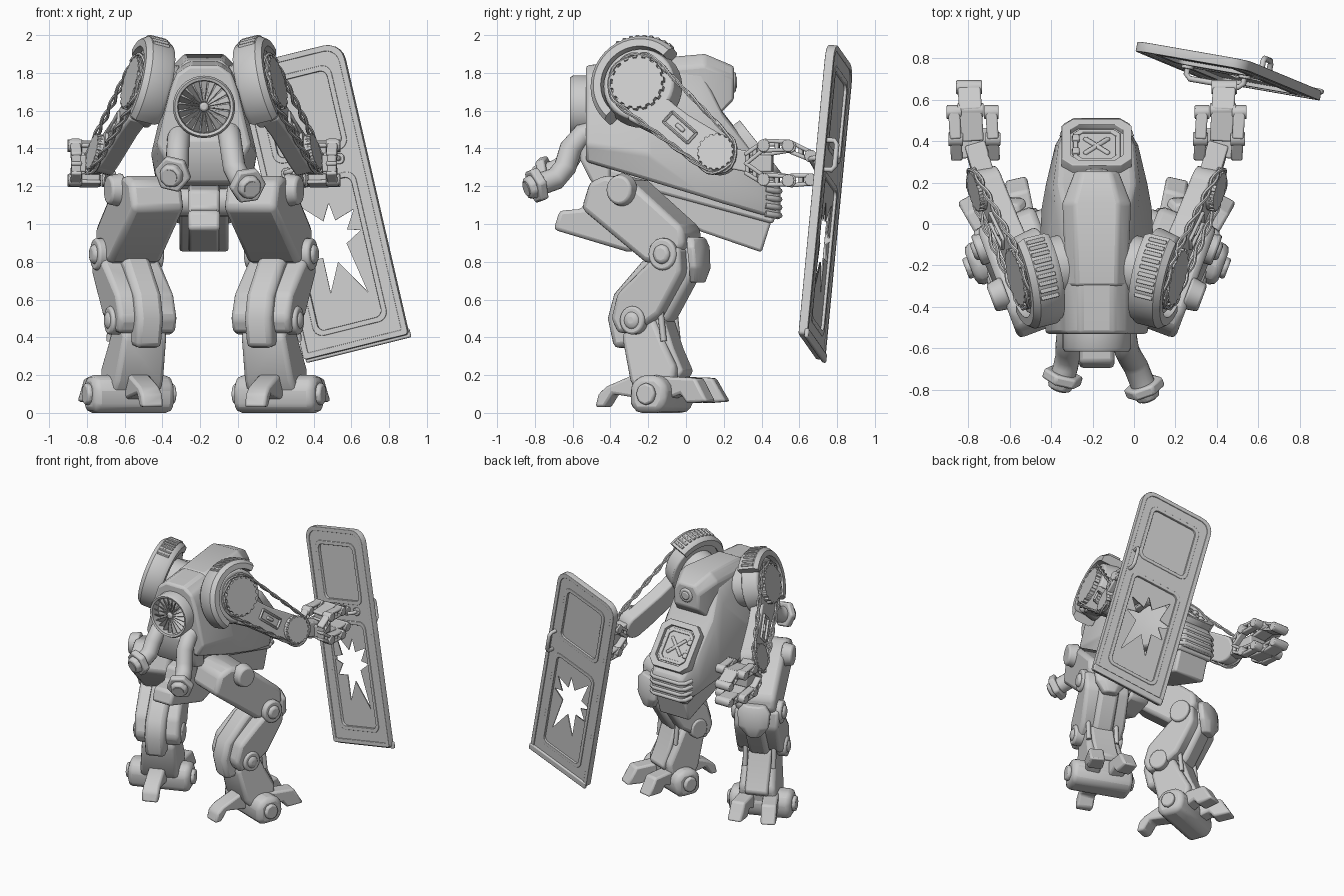
import bpy, bmesh
from math import sin, cos, pi, atan2, radians
from mathutils import Matrix, Vector as V

if "Cube" in bpy.data.objects:
    bpy.data.objects.remove(bpy.data.objects["Cube"])

CX = -0.18          # symmetry plane of the walker
I4 = Matrix.Identity(4)

def finish(name, bm, bevel=0, mirror=False, off=CX, angle=35):
    bmesh.ops.recalc_face_normals(bm, faces=bm.faces)
    for side in ((1, -1) if mirror else (1,)):
        me = bpy.data.meshes.new(name)
        if side < 0:
            bmesh.ops.scale(bm, vec=(-1, 1, 1), verts=bm.verts)
            bmesh.ops.reverse_faces(bm, faces=bm.faces)
        bm.to_mesh(me)
        ob = bpy.data.objects.new((("right_" if side > 0 else "left_") if mirror else "") + name, me)
        bpy.context.collection.objects.link(ob)
        ob.location.x = off
        bpy.ops.object.select_all(action='DESELECT')
        ob.select_set(True)
        bpy.context.view_layer.objects.active = ob
        bpy.ops.object.shade_smooth_by_angle(angle=radians(angle))
        if bevel:
            m = ob.modifiers.new("bevel", 'BEVEL')
            m.width, m.segments, m.limit_method, m.angle_limit = bevel, 2, 'ANGLE', radians(30)
    bm.free()

def loft(name, rings, bevel=0, mirror=False, off=CX, mat=I4, closed=False, angle=35):
    bm = bmesh.new()
    vs = [[bm.verts.new(mat @ V(p)) for p in r] for r in rings]
    n, k = len(vs[0]), len(vs)
    for i in range(k if closed else k - 1):
        a, b = vs[i], vs[(i + 1) % k]
        for j in range(n):
            bm.faces.new((a[j], a[(j + 1) % n], b[(j + 1) % n], b[j]))
    if not closed:
        bm.faces.new(vs[0]); bm.faces.new(vs[-1])
    finish(name, bm, bevel, mirror, off, angle)

def prism(name, prof, x0, x1, bevel=.015, mirror=False, mat=I4, shear=0, z0=0, off=CX, taper=0):
    # side profile in (y, z) extruded along x, optionally splayed with height
    loft(name, [[(x + shear * (z - z0) + t * taper * (z - z0), y, z) for y, z in prof]
                for x, t in ((x0, -1), (x1, 1))], bevel, mirror, off, mat)

def cyl(name, c, axis, r, d, r2=None, seg=24, bevel=.012, mirror=False, off=CX, mat=I4):
    bm = bmesh.new()
    M = mat @ Matrix.Translation(c) @ V((0, 0, 1)).rotation_difference(V(axis)).to_matrix().to_4x4()
    bmesh.ops.create_cone(bm, cap_ends=True, segments=seg, radius1=r, radius2=r if r2 is None else r2, depth=d, matrix=M)
    finish(name, bm, bevel, mirror, off)

def link(name, p, q, w, h, mirror=False, off=CX, mat=I4, bevel=.008):
    # box beam from p to q; w along the x direction, h across
    p, q = V(p), V(q)
    d = (q - p).normalized()
    s = V((1, 0, 0)) if abs(d.x) < .9 else V((0, 1, 0))
    s = (s - d * s.dot(d)).normalized()
    u = d.cross(s)
    loft(name, [[e + s * w * a + u * h * b for a, b in ((1, 1), (-1, 1), (-1, -1), (1, -1))] for e in (p, q)],
         bevel, mirror, off, mat)

def tube(name, pts, r, seg=10, mirror=False, off=CX, mat=I4, closed=False):
    pts = [V(p) for p in pts]
    n, rings, s = len(pts), [], None
    for i, p in enumerate(pts):
        a = pts[(i - 1) % n] if closed or i else p
        b = pts[(i + 1) % n] if closed or i < n - 1 else p
        d = (b - a).normalized()
        s = s or (V((1, 0, 0)) if abs(d.x) < .8 else V((0, 0, 1)))
        s = (s - d * s.dot(d)).normalized()
        u = d.cross(s)
        rings.append([p + (s * cos(2 * pi * j / seg) + u * sin(2 * pi * j / seg)) * r for j in range(seg)])
    loft(name, rings, 0, mirror, off, mat, closed, 50)

def plate(name, loops, mat, z, t, bevel=.004):
    # flat sheet with holes from 2D outlines
    cu = bpy.data.curves.new(name, 'CURVE')
    cu.dimensions, cu.fill_mode, cu.extrude, cu.bevel_depth = '2D', 'BOTH', t, bevel
    for lp in loops:
        s = cu.splines.new('POLY')
        s.points.add(len(lp) - 1)
        for p, c in zip(s.points, lp):
            p.co = (c[0], c[1], 0, 1)
        s.use_cyclic_u = True
    ob = bpy.data.objects.new(name, cu)
    bpy.context.collection.objects.link(ob)
    ob.matrix_world = mat @ Matrix.Translation((0, 0, z))

def rrect(a0, a1, b0, b1, r, rb=None, n=5):
    out, rb = [], r if rb is None else rb
    for cx, cy, k, q in ((a1, b1, 0, r), (a0, b1, 1, r), (a0, b0, 2, rb), (a1, b0, 3, rb)):
        sx, sy = (-1 if cx == a1 else 1), (-1 if cy == b1 else 1)
        out += [(cx + sx * q + q * cos((k + i / n) * pi / 2), cy + sy * q + q * sin((k + i / n) * pi / 2)) for i in range(n + 1)]
    return out

def frame(x, y, o):
    x, y = V(x).normalized(), V(y)
    y = (y - x * y.dot(x)).normalized()
    M = Matrix((x, y, x.cross(y))).transposed().to_4x4()
    M.translation = V(o)
    return M

# torso: mirrored half sections lofted front to rear
secs = [(-.53, [(.2, 1.33), (.25, 1.42), (.18, 1.70), (.15, 1.79), (.08, 1.84)]),
        (-.2, [(.25, 1.23), (.28, 1.37), (.2, 1.71), (.15, 1.82), (.08, 1.87)]),
        (.08, [(.24, 1.145), (.265, 1.31), (.2, 1.66), (.16, 1.80), (.08, 1.87)]),
        (.19, [(.22, 1.11), (.245, 1.26), (.21, 1.52), (.18, 1.59), (.08, 1.60)]),
        (.38, [(.18, 1.055), (.2, 1.15), (.185, 1.31), (.165, 1.35), (.08, 1.355)]),
        (.5, [(.125, 1.02), (.13, 1.08), (.125, 1.17), (.115, 1.2), (.08, 1.205)])]
loft("torso", [[(x, y, z) for x, z in h] + [(-x, y, z) for x, z in h[::-1]] for y, h in secs], .018)
prism("belly_strip", [(-.5, 1.32), (-.42, 1.24), (.46, 1.0), (.48, 1.06)], -.15, .15)
prism("lower_hull", [(-.48, 1.3), (-.3, 1.15), (.08, .96), (.4, .85), (.46, 1.04)], -.13, .13)
prism("front_chest", [(-.56, 1.34), (-.56, 1.45), (-.5, 1.5), (-.4, 1.5), (-.4, 1.2), (-.5, 1.22)], -.17, .17)
prism("pelvis", [(-.70, .97), (-.67, 1.07), (-.55, 1.08), (-.52, 1.18), (-.3, 1.22), (-.1, 1.05), (-.15, .9), (-.3, .85)],
      -.085, .085, .02)
cyl("hip_shaft", (0, -.3, 1.12), (1, 0, 0), .08, .5)

# sensor head with lens
loft("sensor_head", [[(sx * w, y, z) for sx, w, z in ((1, w, z0), (1, w, z1 - .06), (1, w * .65, z1), (-1, w * .65, z1), (-1, w, z1 - .06), (-1, w, z0))]
     for y, w, z0, z1 in ((-.3, .15, 1.6, 1.865), (.1, .165, 1.5, 1.9), (.255, .105, 1.66, 1.835))], .015)
cyl("lens_ring", (0, .25, 1.75), (0, 1, 0), .055, .03)
cyl("lens", (0, .255, 1.75), (0, 1, 0), .035, .03)

# hatch on the sloping rear deck, and grille under it
H = frame((-1, 0, 0), (0, -.62, .78), (CX, .365, 1.385))
octo = lambda w, h, c: [(w, h - c), (w - c, h), (c - w, h), (-w, h - c), (-w, c - h), (c - w, -h), (w - c, -h), (w, c - h)]
plate("hatch_frame", [octo(.165, .175, .05), octo(.13, .14, .04)], H, .005, .03)
plate("hatch_panel", [octo(.11, .12, .03), octo(.095, .105, .025)], H, .005, .012)
plate("hatch_base", [octo(.13, .14, .04)], H, 0, .008)
HL = Matrix.Translation((-CX, 0, 0)) @ H
for s in (-1, 1):
    link("hatch_cross", (-.06, -.06 * s, .012), (.06, .06 * s, .012), .012, .012, mat=HL)
    link("hatch_hinge", (.1, .05 * s - .02, .02), (.1, .05 * s + .02, .02), .018, .014, mat=HL)
for i in range(4):
    z = 1.045 + .043 * i
    tube("grille_bar", [(-.165, .42, z + .01), (-.145, .475, z), (-.11, .495, z), (.11, .495, z), (.145, .475, z), (.165, .42, z + .01)], .016, 8)

# front fan intake
loft("intake_ring", [[(r * sin(a), y, 1.62 + r * cos(a)) for y, r in ((-.5, .165), (-.6, .165), (-.615, .155), (-.61, .14), (-.54, .135), (-.5, .135))]
     for a in [2 * pi * i / 32 for i in range(32)]], closed=True)
cyl("intake_back", (0, -.535, 1.62), (0, 1, 0), .14, .02, seg=32)
cyl("fan_hub", (0, -.57, 1.62), (0, 1, 0), .025, .06, seg=16)
for i in range(20):
    R = Matrix.Translation((0, -.57, 1.62)) @ Matrix.Rotation(2 * pi * i / 20, 4, 'Y')
    loft("fan_blade", [[(-w, .02, r), (w, -.02, r), (w + .004, -.018, r), (-w + .004, .022, r)] for r, w in ((.02, .003), (.138, .016))], mat=R)

# exhaust pipes with hexagonal nozzles, each one posed differently
for side, pts in (("left", [(-.3, -.42, 1.5), (-.315, -.54, 1.45), (-.32, -.6, 1.38), (-.32, -.64, 1.31), (-.33, -.69, 1.28), (-.345, -.74, 1.265)]),
                  ("right", [(-.05, -.42, 1.5), (-.045, -.55, 1.47), (-.035, -.61, 1.4), (-.02, -.64, 1.3), (.01, -.69, 1.24), (.05, -.79, 1.205)])):
    tube(side + "_exhaust_pipe", pts, .06, 18, off=0)
    e, d = V(pts[-1]), (V(pts[-1]) - V(pts[-2])).normalized()
    cyl(side + "_exhaust_collar", e, d, .1, .05, seg=6, off=0)
    cyl(side + "_exhaust_nozzle", e + d * .035, d, .07, .05, .06, 8, off=0)
    cyl(side + "_exhaust_bore", e + d * .055, d, .04, .02, seg=16, off=0, bevel=0)

# legs, modelled straight and then toed outward about the knee line
L = (Matrix.Translation((.375, -.15, 0)) @ Matrix.Rotation(-.36, 4, 'Z') @ Matrix.Diagonal((1, .92, 1, 1))
     @ Matrix.Translation((-.375, .15, 0)))
K = dict(mirror=True, mat=L)
prism("thigh", [(-.57, 1.08), (-.52, 1.22), (-.42, 1.26), (-.26, 1.23), (.06, .98), (.07, .88), (-.08, .78), (-.18, .8)],
      .225, .52, .03, **K)
cyl("hip_cap", (.535, -.31, 1.18), (1, 0, 0), .09, .08, .075, **K)
cyl("knee_joint", (.375, -.05, .84), (1, 0, 0), .085, .37, **K)
cyl("knee_hub", (.565, -.05, .84), (1, 0, 0), .06, .03, 0.045, 8, **K)
loft("knee_pad", [[(.375 + w * a, y + .035 * b, z) for a, b in ((-1, -1), (-1, .2), (-.5, 1), (.5, 1), (1, .2), (1, -1))]
     for z, w, y in ((.93, .08, .09), (.88, .12, .11), (.77, .11, .12), (.69, .05, .1))], .01, **K)
link("knee_pad_mount", (.375, -.02, .85), (.375, .11, .83), .06, .04, **K)
prism("shin_side_shell", [(-.19, .76), (-.05, .87), (.05, .88), (.06, .74), (-.08, .52), (-.23, .43), (-.34, .42), (-.38, .5), (-.34, .63)],
      .205, .535, .025, shear=.05, z0=.6, **K)
prism("shin_centre_strip", [(-.23, .8), (-.08, .9), (.08, .9), (.1, .74), (-.05, .5), (-.25, .36), (-.4, .34), (-.44, .5), (-.4, .63)], .295, .445, .03, **K)
cyl("ankle_joint", (.37, -.24, .49), (1, 0, 0), .075, .36, **K)
cyl("ankle_cap", (.55, -.24, .49), (1, 0, 0), .06, .03, .03, 16, **K)
prism("lower_leg", [(-.33, .4), (-.3, .48), (-.14, .51), (-.06, .36), (.01, .24), (-.01, .1), (-.18, .06), (-.27, .17)],
      .24, .5, .025, shear=-.05, z0=.3, taper=-.06, **K)
prism("lower_leg_guard", [(-.14, .52), (-.08, .5), (-.02, .34), (.04, .22), (.01, .18), (-.1, .3)], .29, .46, **K)
for x in (.27, .48):
    tube("leg_piston", [(x, -.1, .62), (x, -.07, .38)], .018, **K)
prism("foot_block", [(-.23, .05), (-.2, 0), (-.04, 0), (0, .06), (0, .15), (-.06, .2), (-.17, .2), (-.23, .15)], .16, .615, .035, **K)
for x in (.155, .62):
    cyl("foot_hub", (x, -.12, .1), (1, 0, 0), .06, .04, seg=8, **K)
prism("front_toe", [(-.15, .2), (-.28, .2), (-.44, .14), (-.49, .1), (-.51, .03), (-.45, .03), (-.4, .1), (-.26, .08), (-.15, .06)], .325, .445, **K)
for s in (-1, 1):
    prism("rear_toe", [(-.1, .2), (0, .19), (.16, .185), (.2, .12), (.24, .06), (.1, .05), (.06, .1), (-.1, .05)], -.055, .055,
          mirror=True, mat=L @ Matrix.Translation((.385 + .09 * s, 0, 0)) @ Matrix.Rotation(-.15 * s, 4, 'Z'))

# arms in a tilted frame: local x is the shoulder axle
A = frame((1, -.25, .26), (0, 1, 0), (.315, -.24, 1.73))
K = dict(mirror=True, mat=A)
E = (.427, -.405)
phi = atan2(E[1], E[0])
pol = lambda r, a: (r * cos(a), r * sin(a))
cyl("shoulder_drum", (-.14, 0, 0), (1, 0, 0), .15, .22, **K)
cyl("shoulder_dish", (-.01, 0, 0), (1, 0, 0), .215, .12, .19, 32, **K)
loft("shoulder_shroud", [[(x, *pol(r, radians(45 + 180 * i / 20))) for x, r in ((-.085, .2), (-.085, .245), (-.06, .262), (.045, .262), (.075, .24), (.075, .2))]
     for i in range(21)], **K)
for i in range(9):
    a = radians(52 + 8 * i)
    link("shroud_rib", (-.05, *pol(.262, a)), (.04, *pol(.262, a)), .01, .009, bevel=.004, **K)
def gear(name, c, r, n, x0, x1):
    prof = [(c[0] + rr * cos(a), c[1] + rr * sin(a)) for i in range(n)
            for a, rr in ((2 * pi * (i + f) / n, q) for f, q in ((0, r), (.45, r), (.55, r * .92), (.95, r * .92)))]
    prism(name, prof, x0, x1, 0, **K)
gear("shoulder_gear", (0, 0), .145, 18, .04, .085)
gear("elbow_gear", E, .1, 18, .05, .085)
cyl("elbow_hub", (.01, *E), (1, 0, 0), .1, .12, **K)
arc = lambda c, r, a0, a1, n=8: [(c[0] + r * cos(a0 + (a1 - a0) * i / n), c[1] + r * sin(a0 + (a1 - a0) * i / n)) for i in range(n + 1)]
prism("upper_arm", [(.1, -.03), (-.05, -.1), (-.06, -.19), (.08, -.27), (.3, -.44)] + arc(E, .1, phi - pi / 2, phi + pi / 2) + [(.27, -.185), (.19, -.12)],
      -.05, .05, .012, **K)
U = A @ Matrix.Rotation(phi, 4, 'X') @ Matrix.Translation((0, 0, -.028))
for z in (.035, -.035):
    link("arm_slot_rim", (.055, .245, z), (.055, .435, z), .01, .008, True, mat=U)
for y in (.25, .43):
    link("arm_slot_end", (.055, y, -.04), (.055, y, .04), .01, .008, True, mat=U)
link("arm_slot_core", (.05, .31, 0), (.05, .37, 0), .012, .012, True, mat=U)
# twisted drive belt running around both gears
loop = arc((0, 0), .155, phi + pi / 2, phi + 3 * pi / 2, 16)
end = arc(E, .11, phi - pi / 2, phi + pi / 2, 10)
mix = lambda p, q: [(p[0] + (q[0] - p[0]) * i / 20, p[1] + (q[1] - p[1]) * i / 20) for i in range(1, 20)]
belt = loop + mix(loop[-1], end[0]) + end + mix(end[-1], loop[0])
for s in (-1, 1):
    tube("drive_belt", [(.068 + .012 * s * cos(i * .8), y, z + .008 * s * sin(i * .8)) for i, (y, z) in enumerate(belt)], .009, 6, closed=True, **K)

# hands: palm and hinged finger frames
P = lambda o, y, z: (.59 + .06 * (y - .4) + o, y, z)
K = dict(mirror=True)
link("wrist", (.525, .17, 1.36), P(0, .38, 1.32), .05, .055, **K)
link("palm", P(0, .32, 1.32), P(0, .46, 1.32), .075, .045, **K)
def finger(o, chain, w):
    for p, q in zip(chain, chain[1:]):
        for e in (-.026, .026):
            link("finger_rail", P(o, p[0], p[1] + e), P(o, q[0], q[1] + e * .8), w, .011, **K)
        cyl("finger_pin", P(o, *q), (1, 0, 0), .034, w * 2 + .015, seg=12, bevel=.005, **K)
        for t in (.15, .55):
            m = [p[i] + (q[i] - p[i]) * t for i in (0, 1)]
            link("finger_web", P(o, m[0] - .012, m[1]), P(o, m[0] + .012, m[1]), w * .9, .025, **K)
for o in (-.09, .09):
    finger(o, [(.31, 1.34), (.41, 1.415), (.54, 1.415)], .028)
    finger(o, [(.31, 1.3), (.41, 1.235), (.54, 1.23)], .028)
finger(.01, [(.4, 1.39), (.55, 1.41), (.66, 1.36)], .055)
finger(.01, [(.4, 1.25), (.55, 1.23), (.66, 1.235)], .055)

# car-door style shield; local z points back at the walker
D = frame((.545, -.095, .135), (-.345, .145, 1.535), (.45, .74, 1.118))
up, lo = rrect(-.2, .2, .25, .7, .05), rrect(-.2, .2, -.69, .12, .05)
rim = rrect(-.285, .285, -.79, .8, .09, .015)
star = [(-.005 + r * cos(radians(a)), -.2 + r * sin(radians(a))) for a, r in
        ((80, .19), (62, .1), (38, .2), (15, .1), (2, .17), (-30, .09), (-68, .35), (-85, .13), (-103, .29), (-125, .11),
         (-150, .18), (-175, .1), (170, .2), (150, .11), (122, .26), (100, .1))]
plate("shield_frame", [rim, up, lo], D, 0, .014)
plate("shield_border", [rim, rrect(-.262, .262, -.767, .777, .075, .01)], D, 0, .02)
plate("shield_upper_panel", [rrect(-.21, .21, .24, .71, .05)], D, -.002, .004, 0)
plate("shield_lower_panel", [rrect(-.21, .21, -.7, .13, .05), star], D, -.002, .004, 0)
for n, b0, b1 in (("upper", .25, .7), ("lower", -.69, .12)):
    plate("shield_%s_moulding" % n, [rrect(-.2, .2, b0, b1, .05), rrect(-.18, .18, b0 + .02, b1 - .02, .04)], D, 0, .018)
link("shield_bottom_lip", (-.285, -.785, -.02), (.295, -.785, -.02), .025, .012, mat=D, off=0)
tube("shield_grip", [(-.15, .19, .0), (-.15, .19, .06), (-.13, .19, .08), (.12, .2, .08), (.14, .2, .06), (.14, .2, 0)], .014, mat=D, off=0)
for x, b in ((-.15, .19), (.14, .2)):
    cyl("grip_flange", (x, b, .025), (0, 0, 1), .03, .02, seg=16, mat=D, off=0, bevel=.004)
tube("shield_outer_handle", [(.235, .12, 0), (.235, .12, -.06), (.235, .14, -.075), (.235, .26, -.075), (.235, .28, -.06), (.235, .28, 0)], .014, mat=D, off=0)
